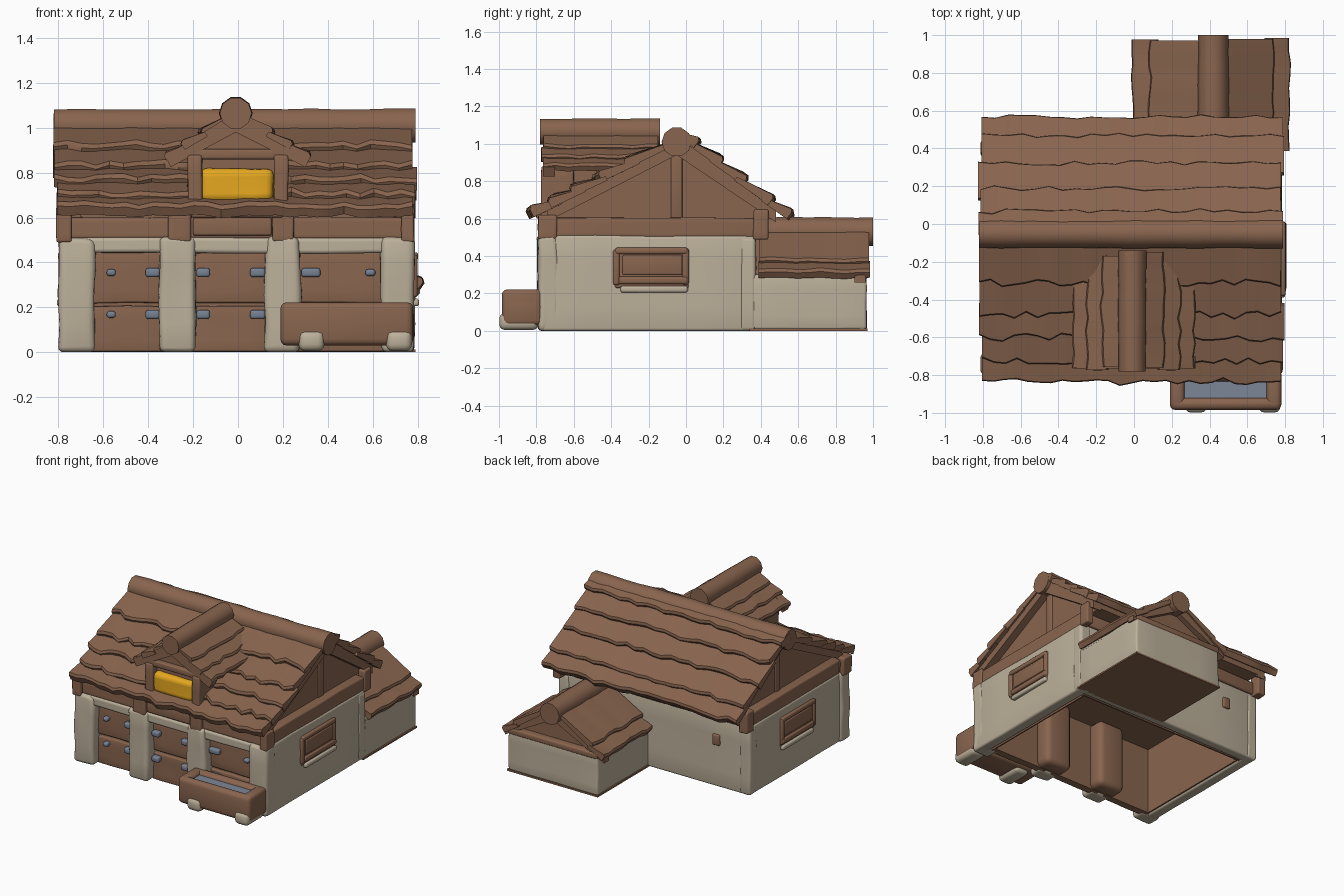
import bpy, bmesh, math, random
from mathutils import Vector, Matrix, noise

random.seed(4)
if "Cube" in bpy.data.objects:
    bpy.data.objects.remove(bpy.data.objects["Cube"])


def material(name, rgb):
    m = bpy.data.materials.new(name)
    m.use_nodes = True
    m.diffuse_color = (*rgb, 1)
    m.node_tree.nodes["Principled BSDF"].inputs["Base Color"].default_value = (*rgb, 1)
    return m


WOOD = material("brown wood", (0.25, 0.13, 0.077))
STONE = material("pale plaster", (0.505, 0.435, 0.325))
HAY = material("golden hay", (0.78, 0.39, 0.014))
METAL = material("blue grey iron", (0.18, 0.22, 0.29))
WATER = material("grey blue water", (0.2, 0.24, 0.31))


def finish(name, bm, mat):
    bmesh.ops.recalc_face_normals(bm, faces=bm.faces)
    me = bpy.data.meshes.new(name)
    bm.to_mesh(me)
    bm.free()
    me.materials.append(mat)
    me.shade_smooth()
    me.set_sharp_from_angle(angle=math.radians(38))
    ob = bpy.data.objects.new(name, me)
    bpy.context.scene.collection.objects.link(ob)
    return ob


def box(name, x, y, z, mat=WOOD, bevel=0.012, rough=0.0):
    """Soft-edged block given by its x, y and z ranges, gently warped by rough."""
    bm = bmesh.new()
    bmesh.ops.create_cube(bm, size=1)
    size = Vector((x[1] - x[0], y[1] - y[0], z[1] - z[0]))
    if rough:
        bmesh.ops.subdivide_edges(bm, edges=bm.edges, cuts=3, use_grid_fill=True)
    bm.transform(Matrix.Diagonal((*size, 1)))
    if bevel:
        hard = [e for e in bm.edges if e.calc_face_angle(0) > 0.9]
        limit = min(size) * (0.23 if rough else 0.45)
        bmesh.ops.bevel(bm, geom=hard, offset=min(bevel, limit), segments=3, affect='EDGES', profile=0.5)
    bm.transform(Matrix.Translation(((x[0] + x[1]) / 2, (y[0] + y[1]) / 2, (z[0] + z[1]) / 2)))
    if rough:
        for v in bm.verts:
            shift = noise.noise_vector(v.co * 7) * rough
            if v.co.z < 0.02:
                shift.z = 0
            v.co += shift
    return finish(name, bm, mat)


def place(u, s, z, along):
    return (u, s, z) if along == 'X' else (s, u, z)


def sweep(name, rings, mat=WOOD):
    """Skin a list of equal rings and cap both ends."""
    bm = bmesh.new()
    loops = [[bm.verts.new(p) for p in ring] for ring in rings]
    n = len(loops[0])
    for a, b in zip(loops, loops[1:]):
        for i in range(n):
            bm.faces.new((a[i], a[(i + 1) % n], b[(i + 1) % n], b[i]))
    bm.faces.new(loops[0])
    bm.faces.new(loops[-1])
    return finish(name, bm, mat)


def prism(name, profile, u0, u1, along, mat=WOOD):
    return sweep(name, [[place(u, s, z, along) for s, z in profile] for u in (u0, u1)], mat)


def log(name, s, z, r, u0, u1, along, steps=9):
    """Slightly uneven round ridge log."""
    rings = []
    for k in range(steps + 1):
        u = u0 + (u1 - u0) * k / steps
        rr = r * random.uniform(0.95, 1.03)
        rings.append([place(u, s + rr * math.cos(t * math.pi / 5), z + rr * math.sin(t * math.pi / 5), along)
                      for t in range(10)])
    return sweep(name, rings)


def slope(name, ridge, eave, cuts, thick, u0, u1, along, wobble, steps):
    """Overlapping plank courses from ridge to eave, lifted and rounded at the lower edge."""
    ridge, eave = Vector(ridge), Vector(eave)
    d = eave - ridge
    nrm = Vector((-d.y, d.x)).normalized()
    nrm *= 1 if nrm.y > 0 else -1
    for c, (f0, f1) in enumerate(zip(cuts, cuts[1:])):
        top = ridge + d * max(0, f0 - 0.07)
        e0, e1 = u0 + random.uniform(-.012, .012), u1 + random.uniform(-.012, .012)
        rings = []
        for k in range(steps + 1):
            u = e0 + (e1 - e0) * k / steps
            low = ridge + d * f1 + d.normalized() * random.uniform(-wobble, wobble * 0.3)
            lift = thick * random.uniform(0.85, 1.1)
            back = d.normalized() * 0.014
            pts = (top - nrm * 0.012, top + nrm * 0.012, low + nrm * lift - back,
                   low + nrm * lift * 0.72, low - nrm * 0.004)
            rings.append([place(u, p.x, p.y, along) for p in pts])
        sweep(f"{name}_course_{c + 1}", rings)


# Plaster shell with a wooden lining, open underneath
for side, label in ((1, "left"), (-1, "right")):
    box(f"{label}_wall", sorted((side * .70, side * .782)), (-.77, .37), (0, .51), STONE, .015, .006)
    box(f"{label}_lining", sorted((side * .68, side * .69)), (-.70, .33), (.003, .5), WOOD, 0)
    box(f"{label}_back_corner", sorted((side * .70, side * .788)), (.29, .375), (0, .5), STONE, .02, .006)
box("back_wall", (-.78, .78), (.30, .37), (0, .51), STONE, .015, .006)
box("back_lining", (-.7, .7), (.28, .292), (.003, .5), WOOD, 0)
box("back_peg", (-.54, -.48), (.36, .385), (.31, .39), WOOD, .01)

# Front pillars, with wooden posts behind the middle pair
for i, (a, b) in enumerate(((-.80, -.64), (-.35, -.19), (.12, .28), (.64, .785))):
    box(f"front_pillar_{i + 1}", (a, b), (-.79, -.68), (0, .51), STONE, .03, .014)
    if i in (1, 2):
        box(f"inner_post_{i}", (a - .03, b + .03), (-.69, -.55), (.003, .51), WOOD, .04)
box("front_lintel", (-.76, .76), (-.775, -.68), (.442, .51), STONE, .015, .008)

# Split stable doors
for i, (a, b) in enumerate(((-.65, -.34), (-.20, .13), (.27, .65))):
    box(f"door_{i + 1}_back", (a - .04, b + .04), (-.69, -.66), (.003, .5), WOOD, 0)
    for label, z0, z1 in (("lower", .003, .205), ("upper", .22, .45)):
        box(f"door_{i + 1}_{label}", (a, b), (-.72, -.68), (z0, z1), WOOD, .01, .006)

# Door hinges: wide straps beside the pillars, small latches opposite
for x, half in ((-.565, .02), (-.38, .032), (-.155, .03), (.088, .034), (.325, .042), (.59, .022)):
    tall = .02 if half > .025 else .015
    for level, z in (("upper", .355), ("lower", .168)):
        box(f"{level}_hinge", (x - half, x + half), (-.755, -.70), (z - tall, z + tall), METAL, .012)

# Beams and brackets under the eaves
for label, y0, y1 in (("front", -.765, -.68), ("back", .30, .385)):
    box(f"{label}_beam", (-.78, .77), (y0, y1), (.505, .6), WOOD, .012, .006)
for i, (a, b) in enumerate(((-.81, -.74), (-.31, -.21), (.15, .25), (.73, .785))):
    box(f"front_bracket_{i + 1}", (a, b), (-.79, -.69), (.49, .62), WOOD, .01, .005)
    if i in (0, 3):
        box(f"back_bracket_{i + 1}", (a, b), (.36, .44), (.49, .65), WOOD, .01, .005)

# Gable ends
prism("loft", [(-.72, .5), (.36, .5), (.37, .6), (.48, .6), (.48, .64), (-.05, 1.03), (-.72, .65)],
      -.71, .71, 'X')
for side, label in ((1, "left"), (-1, "right")):
    span = sorted((side * .69, side * .775))
    box(f"{label}_gable_beam", span, (-.74, .37), (.5, .605), WOOD, .012, .006)
    inner = sorted((side * .70, side * .765))
    box(f"{label}_gable_post", sorted((side * .70, side * .72)), (-.08, -.02), (.6, .98), WOOD, .008)
    for n, (s0, z0, apex) in enumerate(((-.74, .585, 1.02), (.48, .582, 1.055))):
        prism(f"{label}_rafter_{n + 1}", [(s0, z0), (-.05, .94), (-.05, apex), (s0, z0 + .067)],
              *inner, 'X')

# Main roof
slope("front_roof", (-.05, 1.01), (-.83, .605), (0, .33, .55, .70, .86, 1), .055, -.815, .785, 'X', .035, 26)
slope("back_roof", (-.05, 1.055), (.555, .592), (0, .17, .37, .59, .83, 1), .052, -.815, .785, 'X', .022, 22)
log("main_ridge", -.05, 1.01, .078, -.82, .79, 'X', 14)

# Hay dormer
box("dormer_room", (-.19, .19), (-.72, -.25), (.6, .88), WOOD, 0)
prism("dormer_gable", [(-.22, .86), (.2, .86), (-.01, 1.04)], -.73, -.25, 'Y')
for side, label in ((1, "left"), (-1, "right")):
    box(f"dormer_{label}_post", sorted((side * .16, side * .225)), (-.775, -.60), (.6, .88), WOOD, .012, .005)
    prism(f"dormer_{label}_bargeboard",
          [(-.01, .98), (side * .30, .825), (side * .325, .875), (-.01, 1.07)], -.765, -.70, 'Y')
    slope(f"dormer_{label}_roof", (-.01, 1.06), (side * .315, .855), (0, .5, .76, 1), .035,
          -.765, -.16, 'Y', .015, 9)
box("dormer_crossbar", (-.2, .19), (-.765, -.70), (.86, .905), WOOD, .01)
box("dormer_sill", (-.21, .2), (-.80, -.70), (.6, .665), WOOD, .012, .005)
box("dormer_apron", (-.2, .15), (-.785, -.70), (.52, .6), WOOD, .01)
log("dormer_ridge", -.01, 1.065, .075, -.78, -.14, 'Y', 7)
box("hay_bale", (-.172, .158), (-.765, -.62), (.67, .818), HAY, .04, .008)

# Rear annex
box("annex_walls", (.05, .785), (.34, .965), (.006, .30), STONE, .015, .006)
box("annex_floor", (.045, .79), (.34, .97), (0, .012), WOOD, 0)
prism("annex_gable", [(.05, .28), (.785, .28), (.42, .54)], .36, .92, 'Y')
box("annex_gable_beam", (.05, .785), (.89, .97), (.275, .32), WOOD, .012)
for label, s in (("left", .81), ("right", 0)):
    prism(f"annex_{label}_rafter", [(.42, .47), (s, .26), (s, .30), (.42, .56)], .90, .96, 'Y')
    slope(f"annex_{label}_roof", (.42, .56), (s, .283), (0, .78, 1), .045, .39, .978, 'Y', .015, 9)
log("annex_ridge", .42, .53, .082, .38, 1.0, 'Y', 7)

# Side windows with closed shutters and sills
for side, label in ((1, "left"), (-1, "right")):
    def out(a, b):
        return sorted((side * a, side * b))
    box(f"{label}_window_panel", out(.77, .79), (-.38, .015), (.23, .44), WOOD, .008)
    box(f"{label}_window_shutter", out(.77, .797), (-.34, -.02), (.30, .405), WOOD, .008)
    box(f"{label}_window_head", out(.77, .803), (-.38, .01), (.41, .445), WOOD, .012)
    box(f"{label}_window_base", out(.77, .805), (-.36, .01), (.25, .29), WOOD, .012)
    for n, y in enumerate((-.39, -.02)):
        box(f"{label}_window_jamb_{n + 1}", out(.77, .80), (y, y + .035), (.245, .435), WOOD, .012)
    box(f"{label}_window_sill", out(.77, .807), (-.35, .01), (.205, .24), STONE, .012)

# Water trough with a sunken water surface
box("trough", (.19, .78), (-.975, -.775), (.03, .185), WOOD, .03)
for label, y0, y1 in (("front", -.985, -.92), ("back", -.835, -.765)):
    box(f"trough_{label}_side", (.19, .78), (y0, y1), (.03, .222), WOOD, .035)
for label, a, b in (("right", .19, .268), ("left", .702, .78)):
    box(f"trough_{label}_end", (a, b), (-.978, -.77), (.03, .222), WOOD, .025)
box("trough_water", (.26, .71), (-.93, -.825), (.19, .198), WATER, 0)
for n, x in enumerate((.27, .66)):
    box(f"trough_foot_{n + 1}", (x, x + .115), (-.998, -.79), (.005, .097), STONE, .03)
